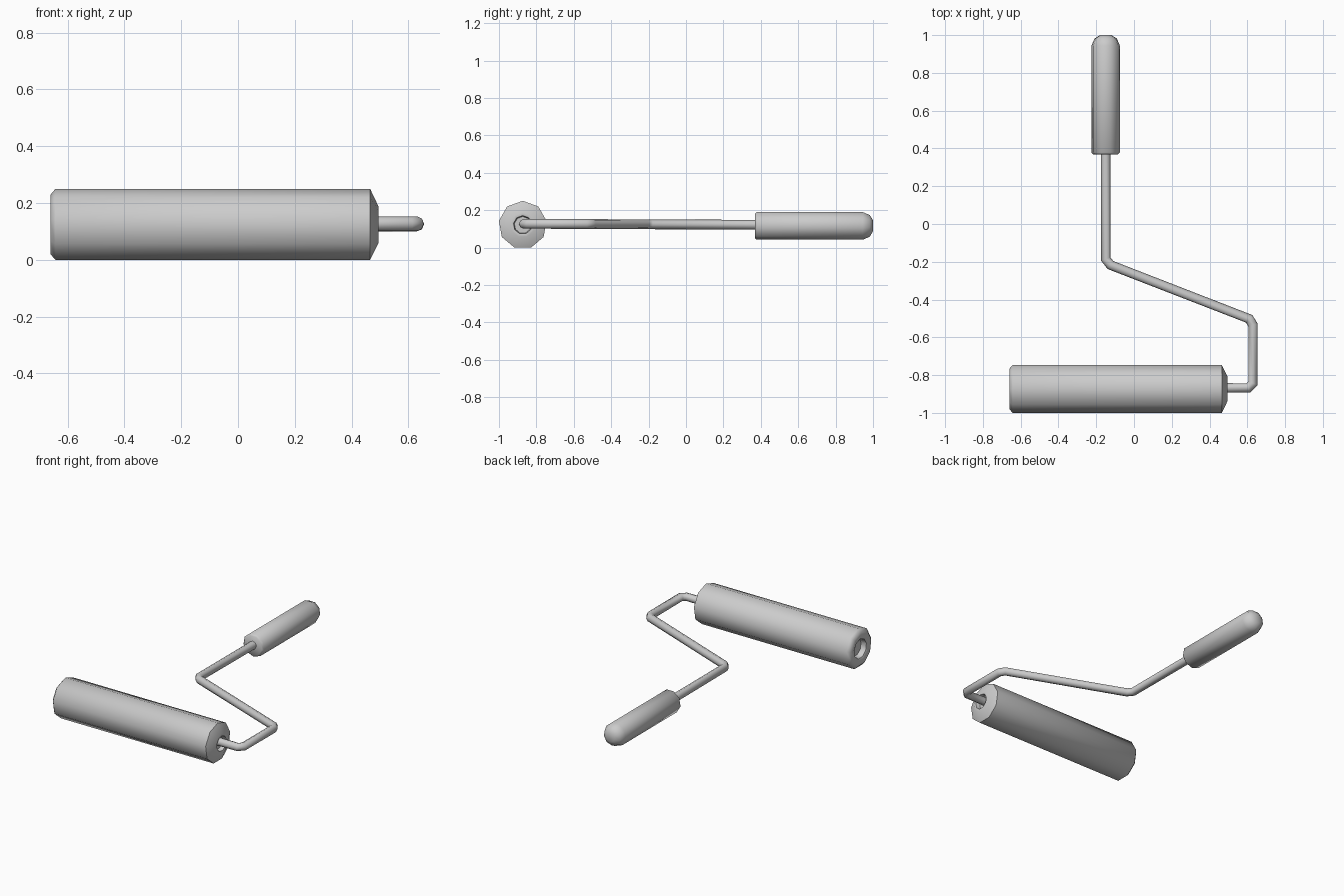
import bpy, bmesh
from math import sin, cos, pi, radians
from mathutils import Vector

if "Cube" in bpy.data.objects:
    bpy.data.objects.remove(bpy.data.objects["Cube"])


def finish(ob, angle):
    bpy.ops.object.select_all(action='DESELECT')
    ob.select_set(True)
    bpy.context.view_layer.objects.active = ob
    bpy.ops.object.shade_smooth_by_angle(angle=radians(angle))


def lathe(name, centre, axis, profile, sides, up=1):
    """Revolve (distance, radius) points about the axis; caps both ends."""
    bm = bmesh.new()
    axis = Vector(axis)
    v = Vector((0, 0, up))
    u = axis.cross(v)
    rings = []
    for d, r in profile:
        rings.append([bm.verts.new(Vector(centre) + axis * d
                      + u * (r * sin(2 * pi * i / sides))
                      + v * (r * cos(2 * pi * i / sides))) for i in range(sides)])
    for a, b in zip(rings, rings[1:]):
        for i in range(sides):
            j = (i + 1) % sides
            bm.faces.new((a[i], a[j], b[j], b[i]))
    bm.faces.new(rings[0])
    bm.faces.new(rings[-1])
    bmesh.ops.recalc_face_normals(bm, faces=bm.faces)
    me = bpy.data.meshes.new(name)
    bm.to_mesh(me)
    bm.free()
    ob = bpy.data.objects.new(name, me)
    bpy.context.collection.objects.link(ob)
    finish(ob, 50)
    return ob


# Roller sleeve with chamfered ends and recessed cores
lathe("roller_sleeve", (0, -0.873, 0.121), (1, 0, 0),
      [(-0.62, 0.058), (-0.655, 0.064), (-0.66, 0.075), (-0.66, 0.108),
       (-0.643, 0.129), (0.465, 0.129), (0.495, 0.066),
       (0.492, 0.05), (0.465, 0.045)], 9)

# Hand grip with a rounded back end
lathe("handle_grip", (-0.15, 0, 0.118), (0, 1, 0),
      [(0.368, 0.066), (0.378, 0.076), (0.945, 0.076),
       (0.982, 0.06), (1.0, 0.03)], 9, up=-1)

# Bent wire frame, each corner cut by a short chamfer
path = [(0.44, -0.868, 0.127), (0.605, -0.868, 0.127), (0.63, -0.843, 0.127),
        (0.63, -0.535, 0.126), (0.61, -0.502, 0.126),
        (-0.125, -0.217, 0.124), (-0.15, -0.185, 0.124), (-0.15, 0.40, 0.122)]
cu = bpy.data.curves.new("wire_frame", 'CURVE')
cu.dimensions = '3D'
cu.bevel_depth = 0.026
cu.bevel_resolution = 2
cu.use_fill_caps = True
sp = cu.splines.new('POLY')
sp.points.add(len(path) - 1)
for p, co in zip(sp.points, path):
    p.co = (*co, 1)
frame = bpy.data.objects.new("wire_frame", cu)
bpy.context.collection.objects.link(frame)
bpy.ops.object.select_all(action='DESELECT')
frame.select_set(True)
bpy.context.view_layer.objects.active = frame
bpy.ops.object.convert(target='MESH')
finish(bpy.context.view_layer.objects.active, 50)
